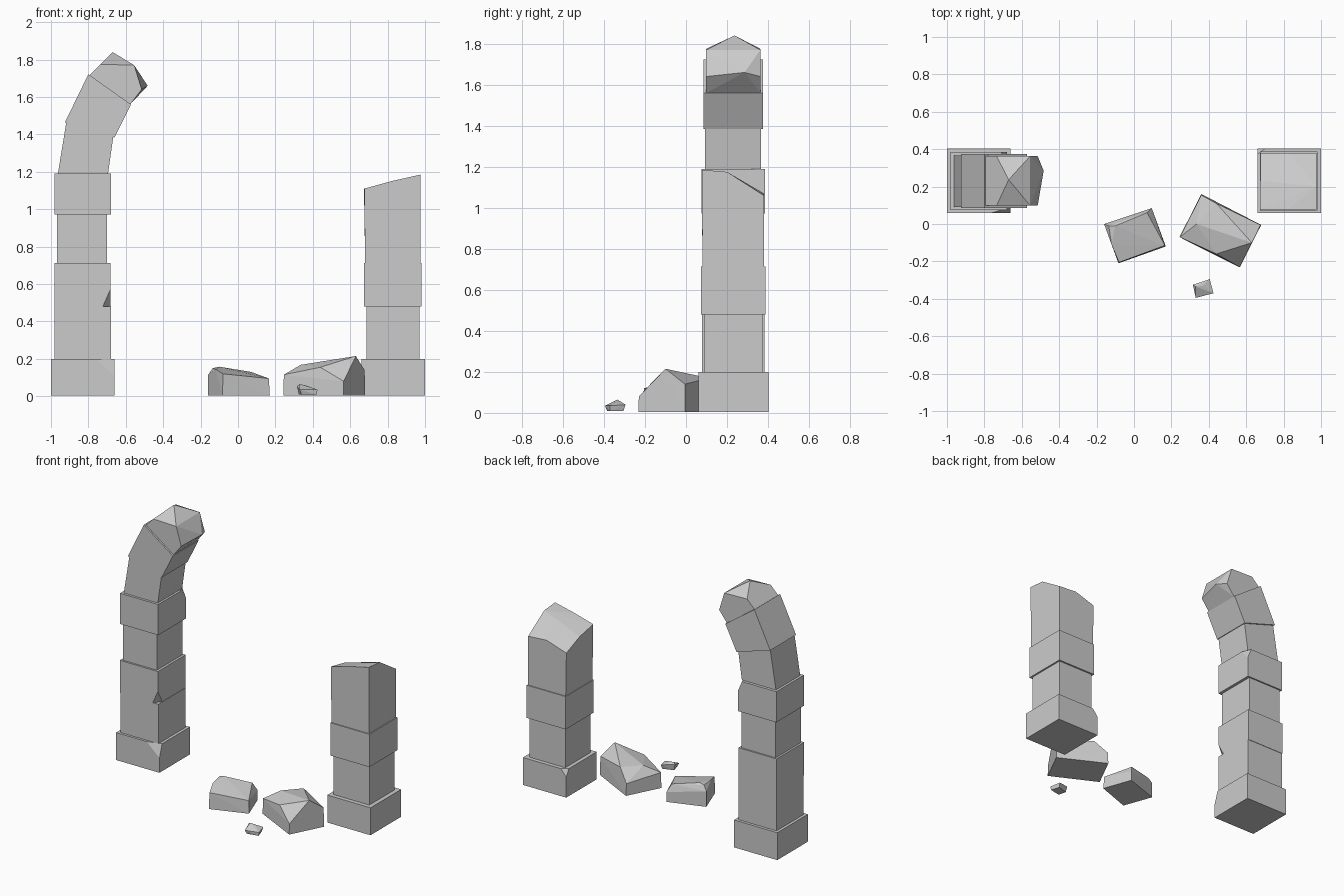
import bpy, bmesh
from itertools import product


def hull(name, points):
    """Flat-faced stone: convex hull around a few points."""
    bm = bmesh.new()
    for p in points:
        bm.verts.new(p)
    res = bmesh.ops.convex_hull(bm, input=bm.verts[:])
    junk = [g for g in res["geom_interior"] if isinstance(g, bmesh.types.BMVert)]
    if junk:
        bmesh.ops.delete(bm, geom=junk, context='VERTS')
    bmesh.ops.dissolve_limit(bm, angle_limit=0.02, verts=bm.verts[:], edges=bm.edges[:])
    bmesh.ops.recalc_face_normals(bm, faces=bm.faces[:])
    me = bpy.data.meshes.new(name)
    bm.to_mesh(me)
    bm.free()
    ob = bpy.data.objects.new(name, me)
    bpy.context.collection.objects.link(ob)
    return ob


def block(name, x, y, z, chip=None, size=None):
    """Box stone; chip = corner index per axis, size = how far it is cut back."""
    pts = []
    for i in product((0, 1), repeat=3):
        p = [x[i[0]], y[i[1]], z[i[2]]]
        if i != chip:
            pts.append(p)
            continue
        for a in range(3):
            q = list(p)
            q[a] += size[a] * (-1 if i[a] else 1)
            pts.append(q)
    return hull(name, pts)


def slab(name, profile, y, extra=()):
    """Stone from an x-z profile run through y, plus extra points."""
    return hull(name, [(px, py, pz) for px, pz in profile for py in y] + list(extra))


def rock(name, corners, top, base=0.005):
    return hull(name, [(cx, cy, base) for cx, cy in corners] + top)


# Left pillar, straight courses
block("left_base", (-1, -0.66), (0.06, 0.403), (0.005, 0.2), (1, 0, 1), (0.1, 0.03, 0.09))
block("left_course_1", (-0.98, -0.68), (0.077, 0.383), (0.2, 0.48))
block("left_course_2", (-0.982, -0.683), (0.075, 0.386), (0.48, 0.713), (1, 0, 0), (0.04, 0.05, 0.09))
block("left_course_3", (-0.968, -0.70), (0.088, 0.375), (0.713, 0.972))
block("left_course_4", (-0.98, -0.68), (0.075, 0.385), (0.972, 1.19), (1, 1, 1), (0.03, 0.07, 0.07))

# Left pillar, start of the arch
slab("arch_stone_1", [(-0.963, 1.19), (-0.695, 1.19), (-0.667, 1.385), (-0.918, 1.465)], (0.092, 0.365))
slab("arch_stone_2", [(-0.925, 1.465), (-0.66, 1.383), (-0.572, 1.56), (-0.80, 1.722)], (0.085, 0.375))
slab("arch_broken_end",
     [(-0.795, 1.715), (-0.577, 1.56), (-0.515, 1.64), (-0.555, 1.77), (-0.735, 1.775)],
     (0.098, 0.363),
     [(-0.67, 0.237, 1.84), (-0.483, 0.285, 1.66), (-0.50, 0.20, 1.65)])

# Right pillar
block("right_base", (0.66, 1), (0.06, 0.403), (0.005, 0.2), (0, 1, 1), (0.04, 0.03, 0.05))
block("right_course_1", (0.687, 0.97), (0.09, 0.375), (0.2, 0.48))
block("right_course_2", (0.675, 0.982), (0.073, 0.387), (0.48, 0.713))
hull("right_broken_top",
     [(x, y, 0.713) for x in (0.68, 0.975) for y in (0.08, 0.38)] +
     [(0.675, 0.078, 1.11), (0.975, 0.078, 1.185), (0.975, 0.2, 1.175), (0.82, 0.078, 1.15),
      (0.975, 0.38, 1.06), (0.83, 0.38, 1.07), (0.675, 0.38, 1.02), (0.675, 0.23, 1.08)])

# Fallen rubble
rock("rubble_middle", [(-0.16, 0), (0.095, 0.085), (0.17, -0.12), (-0.083, -0.21)],
     [(-0.16, 0, 0.115), (-0.135, -0.01, 0.15), (-0.10, -0.01, 0.158), (0.07, 0.06, 0.13),
      (0.095, 0.085, 0.075), (0.165, -0.115, 0.095), (-0.08, -0.205, 0.12), (-0.12, -0.11, 0.145)])
rock("rubble_large", [(0.36, 0.16), (0.68, -0.005), (0.565, -0.232), (0.243, -0.07)],
     [(0.565, -0.23, 0.08), (0.677, -0.005, 0.14), (0.63, -0.1, 0.215), (0.36, 0.155, 0.09),
      (0.245, -0.07, 0.115), (0.335, 0.0, 0.168), (0.44, 0.11, 0.17), (0.44, -0.16, 0.155)])
rock("rubble_small", [(0.325, -0.33), (0.40, -0.305), (0.42, -0.37), (0.34, -0.385)],
     [(0.315, -0.325, 0.055), (0.405, -0.295, 0.04), (0.425, -0.37, 0.035), (0.33, -0.395, 0.035),
      (0.33, -0.335, 0.065), (0.37, -0.33, 0.055)], 0.01)
